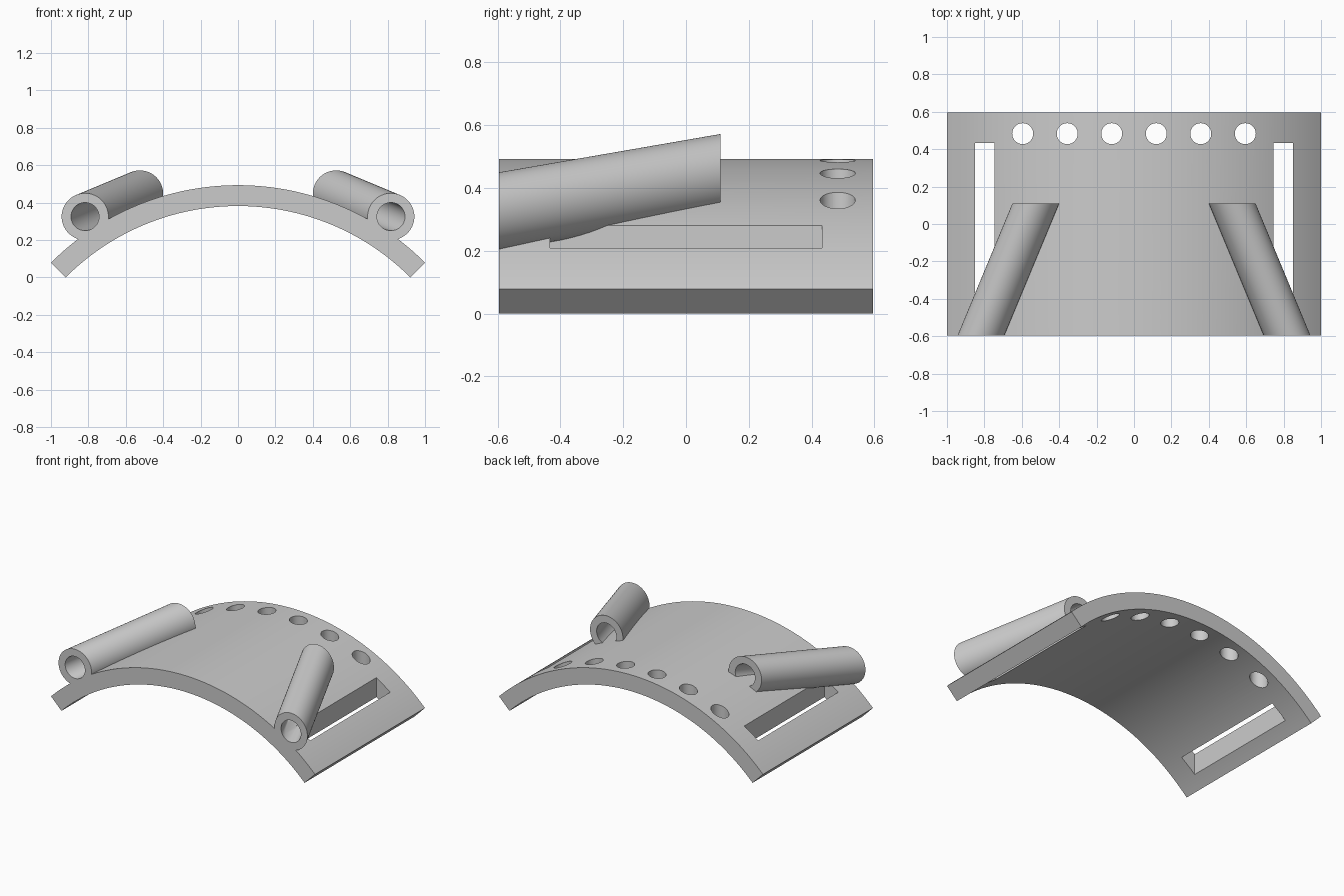
import bpy
import bmesh
from math import sin, cos, pi
from mathutils import Vector

if "Cube" in bpy.data.objects:
    bpy.data.objects.remove(bpy.data.objects["Cube"])

R_OUT, R_IN, CZ = 1.414, 1.3025, -0.921   # arch radii and centre height
HALF_Y = 0.595


def finish(name, bm):
    bmesh.ops.recalc_face_normals(bm, faces=bm.faces[:])
    mesh = bpy.data.meshes.new(name)
    bm.to_mesh(mesh)
    bm.free()
    obj = bpy.data.objects.new(name, mesh)
    bpy.context.collection.objects.link(obj)
    return obj


def extrude_profile(name, points, offset):
    bm = bmesh.new()
    face = bm.faces.new([bm.verts.new(p) for p in points])
    top = bmesh.ops.extrude_face_region(bm, geom=[face], use_keep_orig=True)["geom"]
    bmesh.ops.translate(bm, vec=offset,
                        verts=[g for g in top if isinstance(g, bmesh.types.BMVert)])
    return finish(name, bm)


def sheared_tube(name, start, end, r_out, r_in, n=64):
    # four rings (outer/inner, front/back), both ends cut square to y
    bm = bmesh.new()
    rings = []
    for c, r in ((start, r_out), (end, r_out), (end, r_in), (start, r_in)):
        rings.append([bm.verts.new((c[0] + r * cos(2 * pi * i / n), c[1],
                                    c[2] + r * sin(2 * pi * i / n))) for i in range(n)])
    for k in range(4):
        a, b = rings[k], rings[(k + 1) % 4]
        for i in range(n):
            j = (i + 1) % n
            bm.faces.new((a[i], a[j], b[j], b[i]))
    return finish(name, bm)


def boolean(target, tool, operation):
    mod = target.modifiers.new(tool.name, 'BOOLEAN')
    mod.object, mod.operation, mod.solver = tool, operation, 'EXACT'
    bpy.context.view_layer.objects.active = target
    bpy.ops.object.modifier_apply(modifier=mod.name)
    bpy.data.objects.remove(tool)


# Arched plate: quarter-circle band extruded along y
N = 96
angles = [pi / 4 + pi / 2 * i / N for i in range(N + 1)]
profile = [(R_OUT * cos(a), -HALF_Y, CZ + R_OUT * sin(a)) for a in angles]
profile += [(R_IN * cos(a), -HALF_Y, CZ + R_IN * sin(a)) for a in reversed(angles)]
plate = extrude_profile("arched_plate", profile, Vector((0, 2 * HALF_Y, 0)))

# Strap slots, cut straight down on both sides
for s in (-1, 1):
    corners = [(s * x, y, -0.5) for x, y in
               ((0.745, -0.433), (0.85, -0.433), (0.85, 0.433), (0.745, 0.433))]
    boolean(plate, extrude_profile("slot_cutter", corners, Vector((0, 0, 1.5))), 'DIFFERENCE')

# Row of round holes along the back edge
for i in range(6):
    x = -0.595 + 0.238 * i
    circle = [(x + 0.056 * cos(2 * pi * k / 48), 0.483 + 0.056 * sin(2 * pi * k / 48), -0.5)
              for k in range(48)]
    boolean(plate, extrude_profile("hole_cutter", circle, Vector((0, 0, 1.5))), 'DIFFERENCE')

# Slanted tubes fused to the plate
for s in (-1, 1):
    tube = sheared_tube("slanted_tube", (s * 0.818, -HALF_Y, 0.325),
                        (s * 0.525, 0.11, 0.447), 0.125, 0.075)
    boolean(plate, tube, 'UNION')

# Smooth curved walls, crisp edges
bpy.ops.object.select_all(action='DESELECT')
plate.select_set(True)
bpy.context.view_layer.objects.active = plate
bpy.ops.object.shade_smooth_by_angle(angle=pi / 6)
